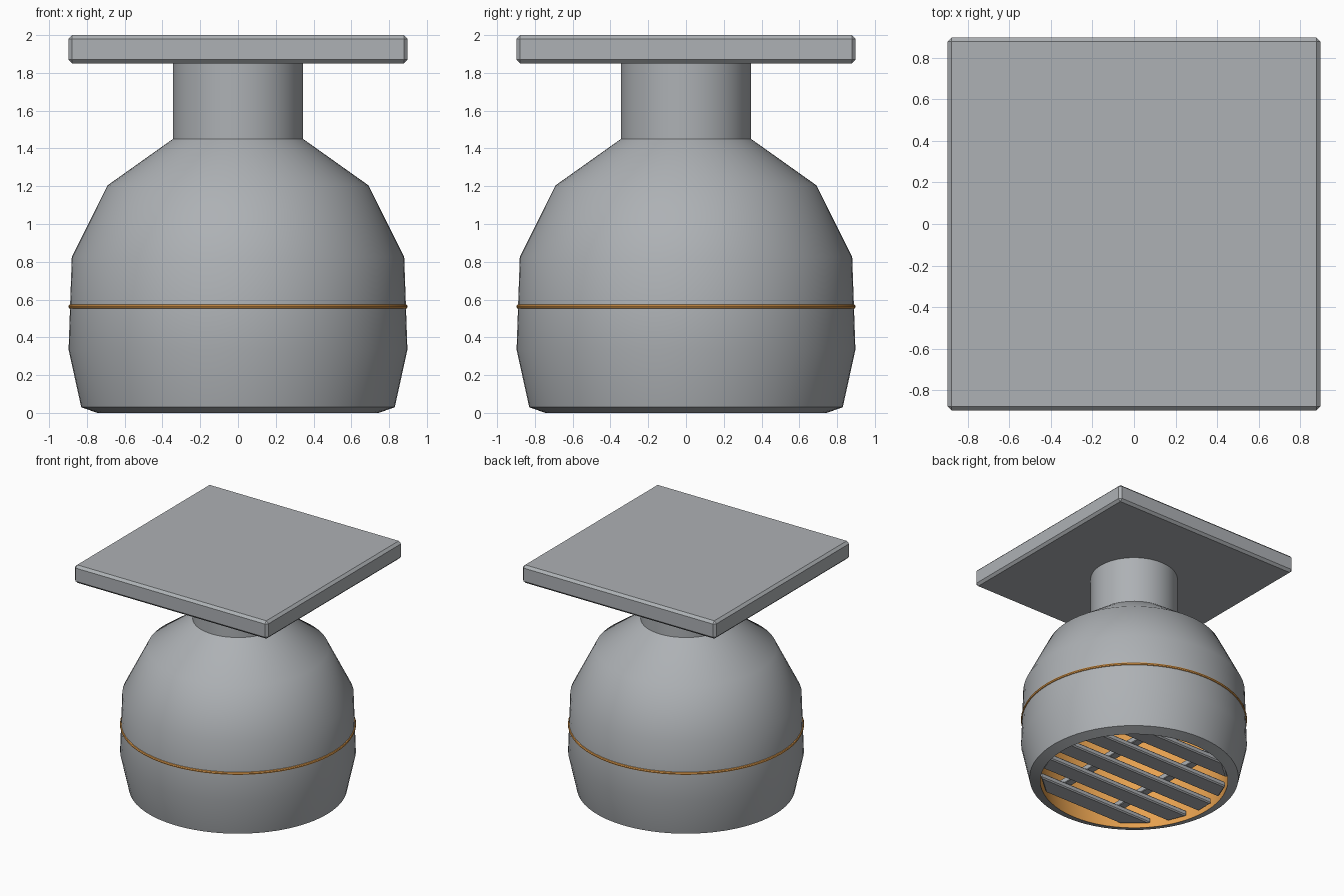
import bpy, bmesh, math
from mathutils import Matrix

if "Cube" in bpy.data.objects:
    bpy.data.objects.remove(bpy.data.objects["Cube"])


def material(name, colour):
    m = bpy.data.materials.new(name)
    m.diffuse_color = (*colour, 1)
    m.use_nodes = True
    m.node_tree.nodes["Principled BSDF"].inputs["Base Color"].default_value = m.diffuse_color
    return m


GREY = material("grey metal", (0.42, 0.44, 0.46))
ORANGE = material("warm orange", (0.80, 0.36, 0.08))


def finish(name, bm, mats, smooth=True):
    mesh = bpy.data.meshes.new(name)
    bm.to_mesh(mesh)
    bm.free()
    ob = bpy.data.objects.new(name, mesh)
    bpy.context.collection.objects.link(ob)
    for m in mats:
        mesh.materials.append(m)
    if smooth:
        bpy.ops.object.select_all(action='DESELECT')
        ob.select_set(True)
        bpy.context.view_layer.objects.active = ob
        bpy.ops.object.shade_smooth_by_angle(angle=math.radians(35))
    return ob


def lathe(name, profile, mats, closed=False, inner_from=None, n=64):
    """Revolve (radius, z) points; bands from index inner_from use slot 1."""
    bm = bmesh.new()
    rings = []
    for r, z in profile:
        if r == 0:
            rings.append([bm.verts.new((0, 0, z))] * n)
        else:
            rings.append([bm.verts.new((r * math.cos(2 * math.pi * i / n),
                                        r * math.sin(2 * math.pi * i / n), z)) for i in range(n)])
    for k in range(len(rings) if closed else len(rings) - 1):
        a, b = rings[k], rings[(k + 1) % len(rings)]
        for i in range(n):
            j = (i + 1) % n
            corners = list(dict.fromkeys((a[i], a[j], b[j], b[i])))
            f = bm.faces.new(corners)
            if inner_from is not None and k >= inner_from:
                f.material_index = 1
    if closed or inner_from is None:
        bmesh.ops.recalc_face_normals(bm, faces=bm.faces[:])
    return finish(name, bm, mats)


def prism(name, outline, z0, z1, bevel):
    """Extrude a flat outline upward and chamfer its edges."""
    bm = bmesh.new()
    f = bm.faces.new([bm.verts.new((x, y, z0)) for x, y in outline])
    top = bmesh.ops.extrude_face_region(bm, geom=[f])["geom"]
    bmesh.ops.translate(bm, vec=(0, 0, z1 - z0),
                        verts=[v for v in top if isinstance(v, bmesh.types.BMVert)])
    bmesh.ops.recalc_face_normals(bm, faces=bm.faces[:])
    bmesh.ops.bevel(bm, geom=bm.edges[:], offset=bevel, segments=1, affect='EDGES')
    return finish(name, bm, [GREY], smooth=False)


# Hollow shell: neck, shoulders, rim, then the orange inner wall
lathe("body_shell",
      [(0, 1.86), (0.345, 1.86), (0.345, 1.45), (0.69, 1.205), (0.88, 0.825), (0.897, 0.335),
       (0.83, 0.03), (0.745, 0.0), (0.80, 0.33), (0.78, 0.80), (0.6, 1.13), (0, 1.3)],
      [GREY, ORANGE], closed=False, inner_from=7)

# Trim band around the body
R, t = 0.886, 0.0125
lathe("trim_ring", [(R + t * math.cos(a * math.pi / 4), 0.563 + t * math.sin(a * math.pi / 4))
                    for a in range(8)], [ORANGE], closed=True)

# Square mounting plate on top
h = 0.898
prism("top_plate", [(-h, -h), (h, -h), (h, h), (-h, h)], 1.85, 2.0, 0.02)

# Grille slats across the opening, ends trimmed to follow the round rim
for i in range(-2, 3):
    y, w = i * 0.275, 0.08
    lo, hi = (math.sqrt(0.74 ** 2 - (y + s * w) ** 2) for s in (-1, 1))
    prism("grille_slat", [(-lo, y - w), (lo, y - w), (hi, y + w), (-hi, y + w)], 0.03, 0.08, 0.01)

# Two rails that carry the slats
for s in (-1, 1):
    x, w = s * 0.28, 0.035
    prism("grille_rail", [(x - w, -0.68), (x + w, -0.68), (x + w, 0.68), (x - w, 0.68)],
          0.08, 0.13, 0.005)
